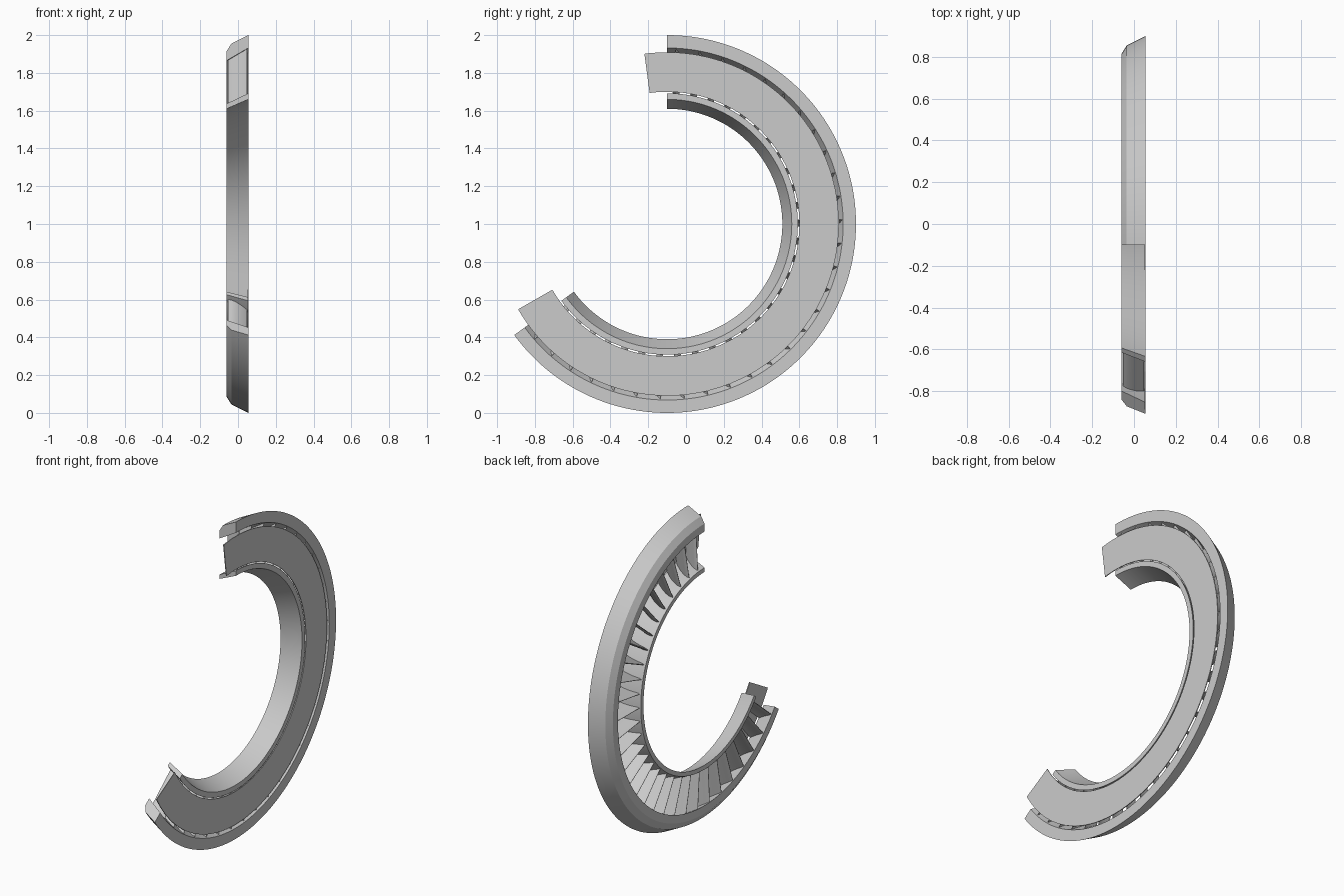
import bpy
import bmesh
from math import sin, cos, pi, radians

cube = bpy.data.objects.get("Cube")
if cube:
    bpy.data.objects.remove(cube, do_unlink=True)

CENTRE = (0, -0.1, 1.0)

grey = bpy.data.materials.new("plain_grey")
grey.use_nodes = True
colour = (0.6, 0.6, 0.6, 1)
grey.diffuse_color = colour
bsdf = next(n for n in grey.node_tree.nodes if n.type == "BSDF_PRINCIPLED")
bsdf.inputs["Base Color"].default_value = colour
bsdf.inputs["Roughness"].default_value = 0.6


def finish(bm, name):
    """Turn a bmesh into a smooth-shaded object on the ring axis."""
    bmesh.ops.recalc_face_normals(bm, faces=bm.faces)
    mesh = bpy.data.meshes.new(name)
    bm.to_mesh(mesh)
    bm.free()
    mesh.materials.append(grey)
    obj = bpy.data.objects.new(name, mesh)
    bpy.context.collection.objects.link(obj)
    obj.location = CENTRE
    bpy.ops.object.select_all(action="DESELECT")
    obj.select_set(True)
    bpy.context.view_layer.objects.active = obj
    bpy.ops.object.shade_smooth_by_angle(angle=radians(25))
    return obj


def loft(sections, name):
    """Skin a row of matching closed sections and cap both ends."""
    bm = bmesh.new()
    rows = [[bm.verts.new(p) for p in s] for s in sections]
    for a, b in zip(rows, rows[1:]):
        for i in range(len(a)):
            j = (i + 1) % len(a)
            bm.faces.new((a[i], a[j], b[j], b[i]))
    bm.faces.new(rows[0])
    bm.faces.new(rows[-1])
    return finish(bm, name)


def sweep(profile, start, end, name):
    """Sweep an (x, radius) profile around the x axis, in degrees."""
    steps = round((end - start) / 2)
    angles = [radians(start + (end - start) * i / steps) for i in range(steps + 1)]
    return loft([[(x, r * cos(a), r * sin(a)) for x, r in profile] for a in angles], name)


# Bevelled outer band and conical inner band
START, END = -144, 90
sweep([(-0.06, 0.865), (-0.06, 0.915), (-0.035, 0.955), (0.055, 1.0), (0.055, 0.932)],
      START, END, "outer_band")
sweep([(-0.06, 0.61), (-0.06, 0.637), (0.055, 0.692), (0.055, 0.66)],
      START, END, "inner_band")

# Thin flat plate that runs on past both ends of the bands
sweep([(0.05, 0.70), (0.05, 0.909), (0.055, 0.909), (0.055, 0.70)],
      -150.2, 97.6, "cover_plate")

# Curved vane section: camber line with a tapering thickness
N = 10
upper, lower = [], []
for i in range(N + 1):
    t = i / N
    x = -0.052 + 0.1 * t
    camber = 0.03 * t * t - 0.012
    half = 0.001 + 0.006 * sin(pi * t ** 0.6)
    upper.append((x, camber + half))
    lower.append((x, camber - half))
section = upper + lower[::-1]

# Vane ends follow the two cones and sink slightly into the bands
vane = loft([[(x, base + slope * x, w) for x, w in section]
             for base, slope in ((0.661, 0.48), (0.904, 0.58))], "vane")

# Repeat the vane evenly around the sweep
COUNT = 30
pitch = (END - START) / COUNT
for i in range(COUNT):
    v = vane if i == 0 else vane.copy()
    if i:
        bpy.context.collection.objects.link(v)
    v.name = f"vane_{i + 1}"
    v.rotation_euler.x = radians(START + (i + 0.5) * pitch)
